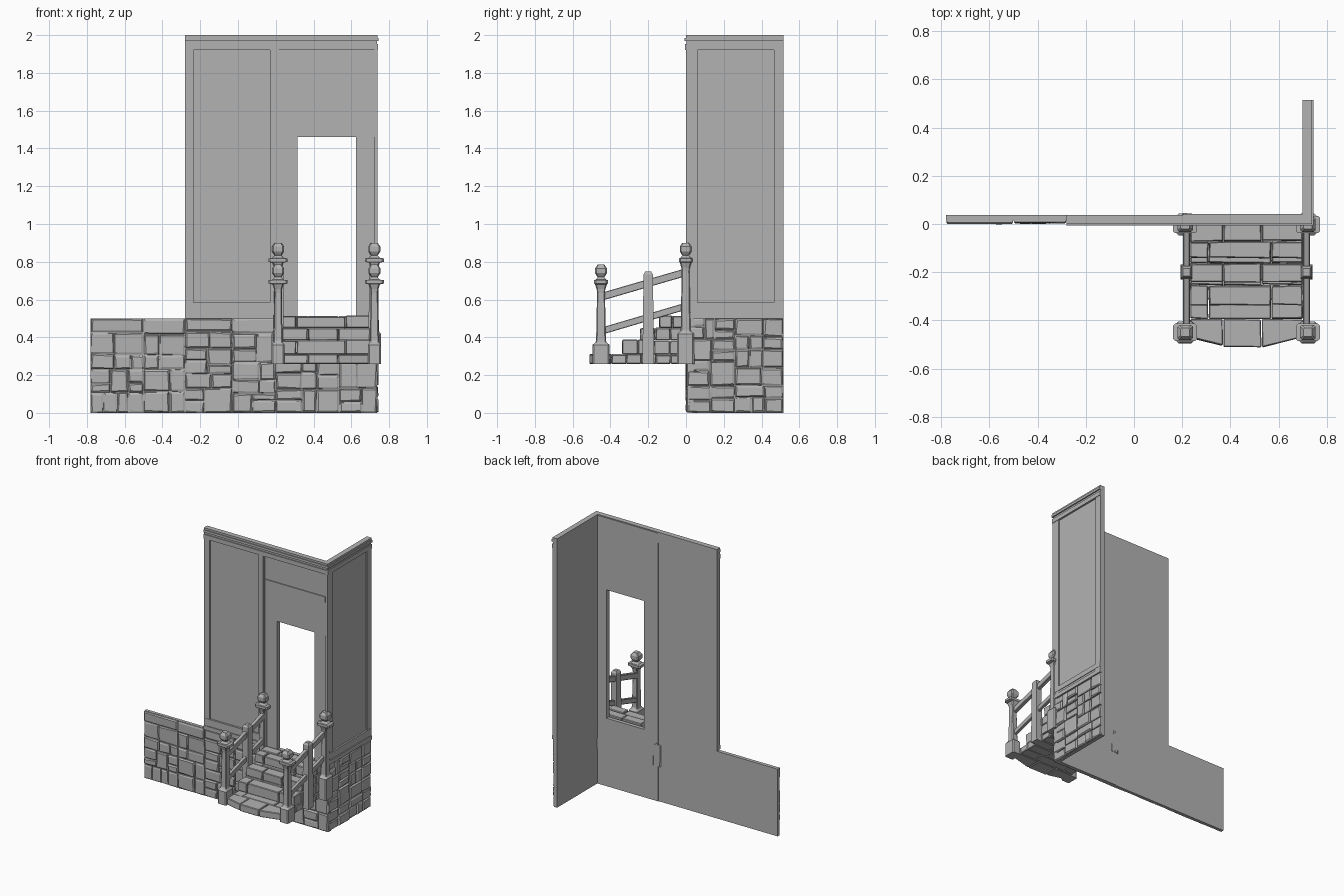
import bpy, bmesh, math, random
from mathutils import Vector

if "Cube" in bpy.data.objects:
    bpy.data.objects.remove(bpy.data.objects["Cube"])

random.seed(7)
grey = bpy.data.materials.new("plain grey")
grey.diffuse_color = (0.45, 0.45, 0.45, 1)
grey.use_nodes = True
grey.node_tree.nodes["Principled BSDF"].inputs["Base Color"].default_value = grey.diffuse_color


def finish(name, bm, bevel=0):
    bmesh.ops.recalc_face_normals(bm, faces=bm.faces)
    me = bpy.data.meshes.new(name)
    bm.to_mesh(me)
    bm.free()
    me.materials.append(grey)
    ob = bpy.data.objects.new(name, me)
    bpy.context.collection.objects.link(ob)
    if bevel:
        mod = ob.modifiers.new("worn edges", 'BEVEL')
        mod.width = bevel
        mod.segments = 1
    return ob


def loft(bm, rings):
    """Skin a stack of closed rings and cap both ends."""
    vs = [[bm.verts.new(p) for p in r] for r in rings]
    for a, b in zip(vs, vs[1:]):
        n = len(a)
        for i in range(n):
            bm.faces.new((a[i], a[(i + 1) % n], b[(i + 1) % n], b[i]))
    bm.faces.new(vs[0])
    bm.faces.new(vs[-1])


def rect(x0, x1, y0, y1, z):
    return [(x0, y0, z), (x1, y0, z), (x1, y1, z), (x0, y1, z)]


def box(bm, x0, x1, y0, y1, z0, z1):
    loft(bm, [rect(x0, x1, y0, y1, z0), rect(x0, x1, y0, y1, z1)])


def boxes(name, items, bevel=0):
    bm = bmesh.new()
    for it in items:
        box(bm, *it)
    return finish(name, bm, bevel)


# Upper walls, with the doorway left open
boxes("left_wall", [(-0.28, 0.2, 0.012, 0.037, 0.5, 1.995)])
boxes("door_wall", [(0.203, 0.315, 0.008, 0.042, 0.5, 1.46),
                    (0.625, 0.735, 0.008, 0.042, 0.5, 1.46),
                    (0.203, 0.735, 0.006, 0.042, 1.46, 1.995)])
boxes("side_wall", [(0.70, 0.728, 0.04, 0.515, 0.5, 1.995)])

# Raised borders round the wall panels
boxes("front_panel_frame", [(-0.28, -0.235, 0, 0.03, 0.5, 1.95),
                            (0.17, 0.206, 0, 0.03, 0.5, 1.95),
                            (0.206, 0.218, 0.003, 0.03, 0.5, 1.95),
                            (0.722, 0.738, 0, 0.04, 0.5, 1.95)])
boxes("side_panel_frame", [(0.71, 0.738, 0.015, 0.06, 0.5, 1.95),
                           (0.71, 0.738, 0.465, 0.515, 0.5, 1.95)])
boxes("door_header_band", [(0.222, 0.718, -0.001, 0.02, 1.71, 1.75)])

# Stepped cornice and skirting: z range and projection
cornice = [(1.92, 1.952, 0.004), (1.952, 1.968, -0.003),
           (1.968, 1.986, 0.007), (1.986, 2.0, 0.001)]
skirting = [(0.5, 0.53, 0.004), (0.53, 0.548, -0.003), (0.548, 0.585, 0.002)]
for name, steps, right in (("cornice", cornice, 0.738), ("skirting", skirting, 0.2)):
    boxes("front_" + name, [(-0.28, right + (p if right > 0.5 else 0), -p, 0.037, a, b)
                            for a, b, p in steps])
    boxes("side_" + name, [(0.70, 0.738 + p, 0.0 if right < 0.5 else -p, 0.515, a, b)
                           for a, b, p in steps])

# Solid backing of the stone base
boxes("base_backing", [(-0.78, 0.2, 0.014, 0.037, 0, 0.5),
                       (0.2, 0.735, 0.014, 0.042, 0, 0.505),
                       (0.70, 0.727, 0.014, 0.515, 0, 0.5)])


def split(u0, u1, v0, v1):
    """Cut a rectangle at random into irregular stone blocks."""
    w, h = u1 - u0, v1 - v0
    limit = random.uniform(0.13, 0.19)
    if w > max(limit, h * 1.3):
        m = u0 + w * random.uniform(0.36, 0.64)
        return split(u0, m, v0, v1) + split(m, u1, v0, v1)
    if h > random.uniform(0.10, 0.18):
        m = v0 + h * random.uniform(0.36, 0.64)
        return split(u0, u1, v0, m) + split(u0, u1, m, v1)
    return [(u0, u1, v0, v1)]


def stones(name, rects, place):
    bm = bmesh.new()
    for u0, u1, v0, v1 in rects:
        rings = []
        top = random.uniform(0.009, 0.016)
        for inset, w, jit in ((0.002, -0.004, 0), (0.003, top * 0.55, 0.002), (0.010, top, 0.004)):
            ring = []
            for u, v in ((u0 + inset, v0 + inset), (u1 - inset, v0 + inset),
                         (u1 - inset, v1 - inset), (u0 + inset, v1 - inset)):
                j = [random.uniform(-jit, jit) for _ in range(3)]
                ring.append(place(u + j[0], max(v + j[1], 0), w + j[2] * 0.6))
            rings.append(ring)
        loft(bm, rings)
    finish(name, bm)


# Stone facing: long coping slabs over random blocks
coping = [(-0.78, -0.5, 0.425, 0.5), (-0.5, -0.28, 0.415, 0.5),
          (-0.28, -0.03, 0.43, 0.5), (-0.03, 0.2, 0.42, 0.5)]
front = list(coping)
for a, b, c, d in coping:
    front += split(a, b, 0, c)
front += split(0.2, 0.738, 0, 0.27)
stones("front_stones", front, lambda u, v, w: (u, 0.014 - w, v))
stones("side_stones", split(0.005, 0.26, 0, 0.5) + split(0.26, 0.515, 0, 0.5),
       lambda u, v, w: (0.727 + w, u, v))

# Stone steps, laid in courses of jittered blocks
bm = bmesh.new()
levels = [(0.26, 0.31, -0.47), (0.31, 0.385, -0.335), (0.385, 0.45, -0.24), (0.45, 0.512, -0.14)]
for k, (z0, z1, yf) in enumerate(levels):
    rows = max(2, round(-yf / 0.085))
    for r in range(rows):
        ya, yb = yf * (1 - r / rows), yf * (1 - (r + 1) / rows)
        cut = 0.02 * ((r + k) % 2)
        xs = [0.232, 0.37 - cut * 3, 0.53 + cut * 2, 0.702]
        for x0, x1 in zip(xs, xs[1:]):
            lift = random.uniform(-0.004, 0.004)
            bow = lambda x: -0.045 * math.sin(math.pi * (x - 0.23) / 0.47) if k == 0 and r == 0 else 0
            rings = []
            for z in (z0, z1 + lift - 0.001):
                ring = rect(x0 + 0.002, x1 - 0.002, ya, yb - 0.003, z)
                rings.append([(x + random.uniform(-0.002, 0.002),
                               y + (bow(x) if i < 2 else 0) + random.uniform(-0.004, 0.002),
                               zz) for i, (x, y, zz) in enumerate(ring)])
            loft(bm, rings)
finish("stone_steps", bm, 0.004)


def newel(name, x, y, base, top):
    """Square post: plinth, tapered shaft, cap plate and faceted finial."""
    sections = [(0.26, .07, .092), (base - .012, .07, .09), (base, .052, .062),
                (base + .01, .048, .052), (top - .15, .038, .042), (top - .13, .042, .046),
                (top - .105, .058, .062), (top - .1, .10, .072), (top - .082, .10, .072),
                (top - .08, .06, .056), (top - .066, .034, .034), (top - .06, .044, .044),
                (top - .045, .064, .062), (top - .02, .064, .062), (top, .036, .036)]
    bm = bmesh.new()
    rings = []
    for z, wx, wy in sections:
        a, b, c = wx / 2, wy / 2, min(wx, wy) * 0.12
        rings.append([(x + p, y + q, z) for p, q in (
            (-a + c, -b), (a - c, -b), (a, -b + c), (a, b - c),
            (a - c, b), (-a + c, b), (-a, b - c), (-a, -b + c))])
    loft(bm, rings)
    finish(name, bm)


def rail(bm, x, y0, z0, y1, z1, w, h):
    a, b = w / 2, h / 2
    loft(bm, [[(x - a, y, z - b), (x + a, y, z - b), (x + a, y, z + b), (x - a, y, z + b)]
              for y, z in ((y0, z0), (y1, z1))])


# Balustrade on each side of the steps
for side, x, inward in (("left", 0.212, 1), ("right", 0.722, -1)):
    newel(side + "_front_post", x, -0.45, 0.372, 0.785)
    newel(side + "_back_post", x, -0.002, 0.43, 0.90)
    xm = x + 0.006 * inward
    bm = bmesh.new()
    loft(bm, [rect(xm - w, xm + w, -0.2 - d, -0.2 + d, z) for z, w, d in
              ((0.26, .025, .031), (0.72, .023, .025), (0.733, .023, .025), (0.748, .014, .016))])
    finish(side + "_middle_post", bm)
    bm = bmesh.new()
    rail(bm, xm, -0.44, 0.617, -0.01, 0.742, 0.028, 0.042)
    rail(bm, xm, -0.44, 0.435, -0.01, 0.562, 0.024, 0.038)
    finish(side + "_rails", bm, 0.003)

# Tail of the left back post showing behind the wall
boxes("post_tail", [(0.203, 0.22, 0.0, 0.046, 0.27, 0.43)])
